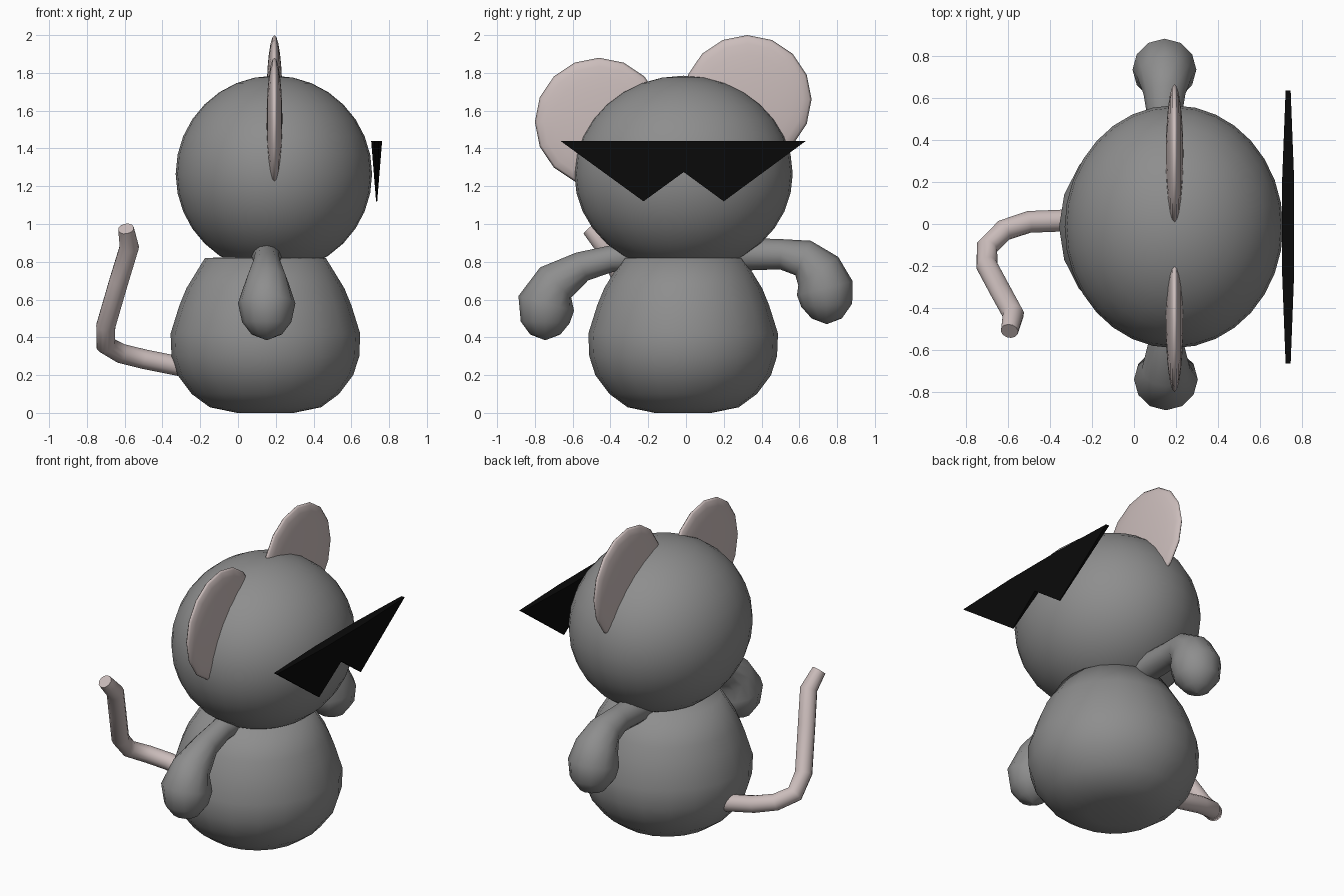
import bpy, bmesh, math
from mathutils import Vector, Matrix

if "Cube" in bpy.data.objects:
    bpy.data.objects.remove(bpy.data.objects["Cube"])


def material(name, rgb):
    m = bpy.data.materials.new(name)
    m.diffuse_color = (*rgb, 1)
    m.use_nodes = True
    m.node_tree.nodes["Principled BSDF"].inputs["Base Color"].default_value = m.diffuse_color
    return m


GREY = material("fur grey", (0.27, 0.27, 0.27))
PINK = material("dusty pink", (0.60, 0.51, 0.50))
BLACK = material("black", (0.003, 0.003, 0.003))


def finish(bm, name, mat, smooth=True):
    bmesh.ops.recalc_face_normals(bm, faces=bm.faces)
    me = bpy.data.meshes.new(name)
    bm.to_mesh(me)
    bm.free()
    me.materials.append(mat)
    for p in me.polygons:
        p.use_smooth = smooth
    ob = bpy.data.objects.new(name, me)
    bpy.context.collection.objects.link(ob)
    return ob


def ellipsoid(name, centre, radii, mat, segs, rings, rot=Matrix()):
    bm = bmesh.new()
    bmesh.ops.create_uvsphere(bm, u_segments=segs, v_segments=rings, radius=1)
    bm.transform(Matrix.Translation(centre) @ Matrix.Diagonal((*radii, 1)) @ rot)
    return finish(bm, name, mat)


def tube(name, points, mat, segs=12):
    """Sweep a circle along (x, y, z, radius) points; ends are capped."""
    bm = bmesh.new()
    pos = [Vector(p[:3]) for p in points]
    rings, side = [], None
    for i, p in enumerate(points):
        t = (pos[min(i + 1, len(pos) - 1)] - pos[max(i - 1, 0)]).normalized()
        ref = side or (Vector((1, 0, 0)) if abs(t.x) < 0.8 else Vector((0, 1, 0)))
        side = (ref - t * ref.dot(t)).normalized()
        up = t.cross(side)
        rings.append([bm.verts.new(pos[i] + p[3] * (side * math.cos(a) + up * math.sin(a)))
                      for a in (2 * math.pi * k / segs for k in range(segs))])
    for a, b in zip(rings, rings[1:]):
        for k in range(segs):
            n = (k + 1) % segs
            bm.faces.new((a[k], a[n], b[n], b[k]))
    bm.faces.new(rings[0])
    bm.faces.new(rings[-1])
    bmesh.ops.remove_doubles(bm, verts=bm.verts, dist=0.0005)
    for e in bm.edges:
        if len(e.link_faces) == 2 and e.calc_face_angle(0) > math.radians(65):
            e.smooth = False
    return finish(bm, name, mat)


# Pear-shaped body, flattened at the base and cut off at the neck
profile = [(0.0, 0.001), (0.0, 0.15), (0.03, 0.295), (0.10, 0.39), (0.20, 0.465),
           (0.30, 0.497), (0.42, 0.502), (0.57, 0.455), (0.66, 0.418), (0.82, 0.32), (0.83, 0.001)]
tube("body", [(0.145, -0.015, z, r) for z, r in profile], GREY, 20)

# Large round head, wider than deep
ellipsoid("head", (0.19, -0.013, 1.265), (0.52, 0.578, 0.52), GREY, 32, 16)

# Thin disc ears, poles pointing forward
turn = Matrix.Rotation(math.pi / 2, 4, 'Y')
for name, y, z in (("right_ear", -0.46, 1.54), ("left_ear", 0.325, 1.66)):
    ellipsoid(name, (0.193, y, z), (0.042, 0.34, 0.34), PINK, 16, 12, turn)

# Arms with swollen round hands
left = [(0.2, 0.84, 0.09), (0.5, 0.84, 0.08), (0.62, 0.82, 0.10), (0.70, 0.75, 0.13),
        (0.735, 0.66, 0.152), (0.745, 0.57, 0.135), (0.745, 0.50, 0.08), (0.745, 0.47, 0.001)]
right = [(-0.2, 0.84, 0.09), (-0.40, 0.815, 0.07), (-0.55, 0.775, 0.08), (-0.69, 0.69, 0.115),
         (-0.74, 0.58, 0.152), (-0.745, 0.48, 0.13), (-0.745, 0.415, 0.08), (-0.745, 0.385, 0.001)]
tube("left_arm", [(0.145, *p) for p in left], GREY)
tube("right_arm", [(0.152, *p) for p in right], GREY)

# Tail runs back, curls sideways and rises
tail = [(-0.25, 0.02, 0.235), (-0.50, 0.01, 0.285), (-0.62, -0.03, 0.315), (-0.70, -0.11, 0.36),
        (-0.70, -0.20, 0.46), (-0.63, -0.33, 0.70), (-0.575, -0.43, 0.88), (-0.593, -0.51, 0.975)]
tube("tail", [(*p, 0.052 if i < 7 else 0.042) for i, p in enumerate(tail)], PINK)

# Pointed sunglasses: thick along the top, thin at the tips (y, z, half thickness)
bm = bmesh.new()
outline = [(-0.665, 1.44, 0.012), (-0.225, 1.12, 0.003), (-0.012, 1.275, 0.014), (0.20, 1.12, 0.003),
           (0.635, 1.44, 0.012), (0.20, 1.44, 0.029), (-0.012, 1.44, 0.029), (-0.225, 1.44, 0.029)]
front, back = [[bm.verts.new((0.734 + s * t, y, z)) for y, z, t in outline] for s in (1, -1)]
for v in (front, back):
    for ids in ((0, 1, 7), (1, 2, 6, 7), (2, 3, 5, 6), (3, 4, 5)):
        bm.faces.new([v[i] for i in ids])
for i in range(8):
    j = (i + 1) % 8
    bm.faces.new((front[i], front[j], back[j], back[i]))
finish(bm, "sunglasses", BLACK, False)
